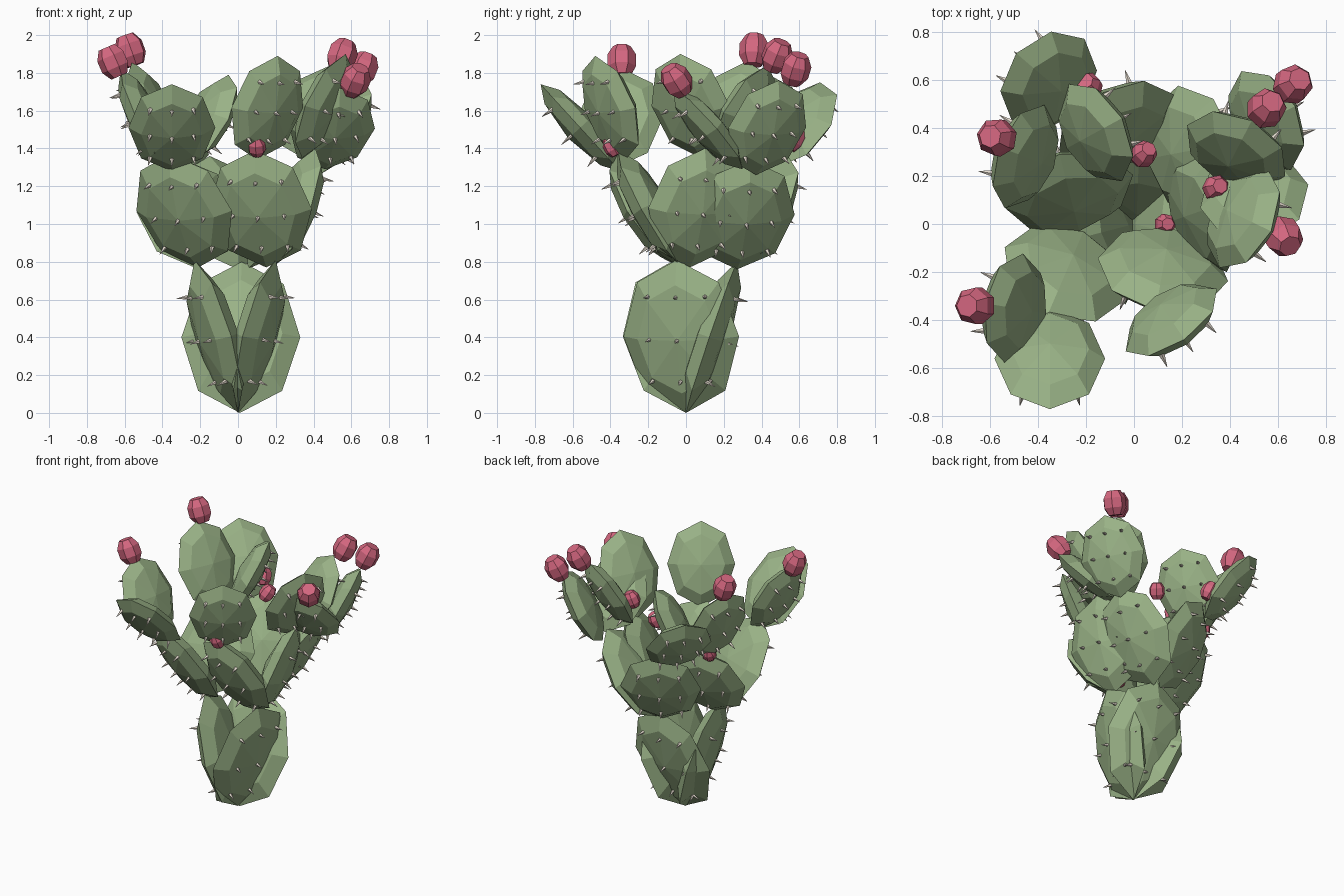
import bpy
import bmesh
from mathutils import Vector, Matrix

if "Cube" in bpy.data.objects:
    bpy.data.objects.remove(bpy.data.objects["Cube"], do_unlink=True)


def material(name, rgb):
    m = bpy.data.materials.new(name)
    m.use_nodes = True
    m.diffuse_color = (*rgb, 1)
    m.node_tree.nodes["Principled BSDF"].inputs["Base Color"].default_value = (*rgb, 1)
    return m


GREEN = material("cactus green", (0.32, 0.445, 0.24))
PINK = material("fruit pink", (0.66, 0.135, 0.215))
BONE = material("spine bone", (0.85, 0.78, 0.68))


def finish(name, bm, mat):
    bmesh.ops.recalc_face_normals(bm, faces=bm.faces[:])
    mesh = bpy.data.meshes.new(name)
    bm.to_mesh(mesh)
    bm.free()
    mesh.materials.append(mat)
    ob = bpy.data.objects.new(name, mesh)
    bpy.context.scene.collection.objects.link(ob)


def frame(axis):
    """Columns: side, length and outward (downward) face of a leaning pad."""
    up = axis.normalized()
    side = up.cross(Vector((0, 0, 1))).normalized()
    out = side.cross(up)
    if out.z > 0:
        side, out = -side, -out
    return Matrix((side, up, out)).transposed()


def face_depth(r):
    """Height of a pad's faceted face at radius r, both from 0 to 1."""
    return min(1 - 0.5 * r, 2.4 * (1 - r))


def pad(name, base, tip, width, thick):
    base, tip = Vector(base), Vector(tip)
    centre, rot = (base + tip) / 2, frame(tip - base)
    size = Vector((width / 2, (tip - base).length / 2, thick / 2))
    # Eight-sided lens with a raised point in the middle of each face
    bm = bmesh.new()
    bmesh.ops.create_uvsphere(bm, u_segments=8, v_segments=4, radius=1)
    for v in bm.verts:
        depth = face_depth(v.co.xy.length)
        z = depth if v.co.z > 0.01 else -depth if v.co.z < -0.01 else 0
        v.co = centre + rot @ Vector((v.co.x * size.x, v.co.y * size.y, z * size.z))
    finish(name, bm, GREEN)
    # Spines in a grid on the outer face
    bm = bmesh.new()
    for u in (-0.5, 0, 0.5):
        for v in (-0.55, 0, 0.55):
            depth = face_depth(Vector((u, v)).length)
            local = Vector((u * size.x, v * size.y, depth * size.z))
            direction = (rot @ Vector((0.4 * u, 0.3 * v, 1))).normalized()
            place = Matrix.Translation(centre + rot @ local + direction * 0.02)
            turn = direction.to_track_quat('Z', 'Y').to_matrix().to_4x4()
            bmesh.ops.create_cone(bm, cap_ends=True, segments=5, radius1=0.013,
                                  radius2=0.001, depth=0.06, matrix=place @ turn)
    finish(name + "_spines", bm, BONE)


def fruit(name, centre, axis, r):
    """Seven-sided barrel with bevelled, flat ends."""
    bm = bmesh.new()
    bmesh.ops.create_uvsphere(bm, u_segments=7, v_segments=5, radius=1)
    rot = frame(Vector(axis))
    for v in bm.verts:
        z = max(-0.85, min(0.85, v.co.z * 1.1))
        v.co = Vector(centre) + rot @ (Vector((v.co.x, z * 1.2, v.co.y)) * r)
    finish(name, bm, PINK)


# Trunk pads fan out from the ground
TRUNK = {
    "trunk_back": ((0.01, 0, 0), (0.02, 0.27, 0.80)),
    "trunk_right": ((0, 0, 0), (-0.23, -0.06, 0.81)),
    "trunk_left": ((0, 0, 0), (0.20, -0.05, 0.81)),
}
# Two middle pads grow from each trunk pad
MIDDLE = {
    "middle_front_right": ((-0.21, -0.03, 0.77), (-0.36, -0.38, 1.37)),
    "middle_front_left": ((0.15, -0.02, 0.77), (0.09, -0.36, 1.39)),
    "middle_left": ((0.18, 0.02, 0.77), (0.41, 0.10, 1.40)),
    "middle_back_left": ((0.05, 0.27, 0.76), (0.42, 0.34, 1.34)),
    "middle_back": ((0, 0.27, 0.76), (-0.15, 0.54, 1.36)),
    "middle_back_right": ((-0.23, -0.02, 0.77), (-0.31, 0.29, 1.35)),
}
# Smaller top pads
TOP = {
    "top_front": ((-0.35, -0.35, 1.28), (-0.35, -0.77, 1.74)),
    "top_front_right": ((-0.38, -0.37, 1.30), (-0.62, -0.33, 1.82)),
    "top_front_left": ((0.10, -0.32, 1.34), (0.21, -0.48, 1.89)),
    "top_left_upper": ((0.34, 0.08, 1.35), (0.57, -0.03, 1.90)),
    "top_left_lower": ((0.46, 0.30, 1.29), (0.54, -0.07, 1.72)),
    "top_left_inner": ((0.36, 0.18, 1.34), (0.49, 0.43, 1.84)),
    "top_left_back": ((0.43, 0.37, 1.26), (0.67, 0.49, 1.76)),
    "top_back_inner": ((-0.27, 0.32, 1.32), (-0.05, 0.44, 1.79)),
    "top_back_right": ((-0.22, 0.48, 1.30), (-0.49, 0.71, 1.75)),
    "top_right": ((-0.35, 0.24, 1.30), (-0.56, 0.32, 1.86)),
}
for group, width, thick in ((TRUNK, 0.63, 0.20), (MIDDLE, 0.55, 0.20), (TOP, 0.46, 0.17)):
    for name, (base, tip) in group.items():
        pad(name, base, tip, width, thick)

# Fruits: centre, growing direction, radius
FRUITS = [
    ((-0.66, -0.34, 1.86), (-0.22, 0, 0.5), 0.082),
    ((-0.57, 0.36, 1.92), (-0.18, 0.03, 0.5), 0.082),
    ((0.55, 0.48, 1.89), (0.18, 0.2, 0.5), 0.082),
    ((0.66, 0.58, 1.82), (0.2, 0.15, 0.5), 0.082),
    ((0.62, -0.05, 1.76), (0.18, -0.26, 0.41), 0.082),
    ((0.10, -0.39, 1.41), (-0.05, -0.33, 0.62), 0.05),
    ((0.34, 0.15, 1.51), (0.22, 0.1, 0.6), 0.055),
    ((-0.19, 0.57, 1.45), (-0.15, 0.27, 0.57), 0.06),
    ((0.04, 0.29, 1.49), (0.2, 0.2, 0.4), 0.055),
    ((-0.38, 0.27, 1.34), (-0.1, 0.3, 0.55), 0.05),
    ((0.13, 0, 0.89), (0.2, 0, 0.8), 0.045),
]
for i, (centre, axis, r) in enumerate(FRUITS):
    fruit(f"fruit_{i + 1}", centre, axis, r)
